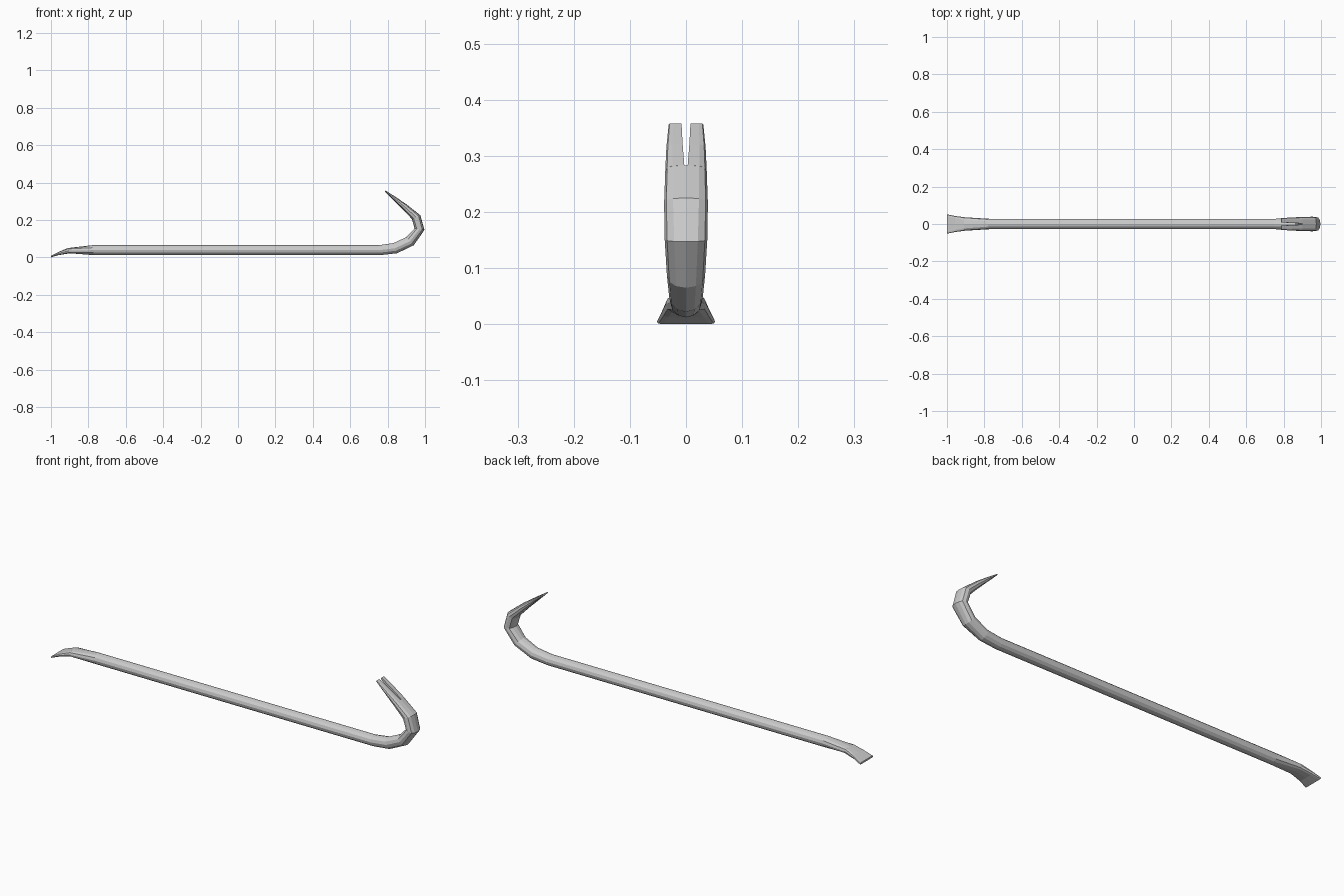
import bpy, bmesh, math
from mathutils import Vector

if "Cube" in bpy.data.objects:
    bpy.data.objects.remove(bpy.data.objects["Cube"])

N = 12


def section(outer, inner, w, sq=1.0):
    """Ring around the bar; index 0 = outer side, N/2 = inner side. sq < 1 makes it boxier."""
    o = Vector((outer[0], 0, outer[1]))
    i = Vector((inner[0], 0, inner[1]))
    mid, half = (o + i) / 2, (o - i) / 2
    pts = []
    for k in range(N):
        a = 2 * math.pi * k / N
        c, s = math.cos(a), math.sin(a)
        c = math.copysign(abs(c) ** sq, c) if abs(c) > 1e-6 else 0
        s = math.copysign(abs(s) ** sq, s) if abs(s) > 1e-6 else 0
        pts.append(mid + half * c + Vector((0, w * s, 0)))
    return pts


def loft(name, rings):
    bm = bmesh.new()
    vr = [[bm.verts.new(p) for p in r] for r in rings]
    n = len(rings[0])
    for a, b in zip(vr, vr[1:]):
        for k in range(n):
            bm.faces.new((a[k], a[(k + 1) % n], b[(k + 1) % n], b[k]))
    bm.faces.new(vr[0])
    bm.faces.new(vr[-1])
    bmesh.ops.recalc_face_normals(bm, faces=bm.faces)
    me = bpy.data.meshes.new(name)
    bm.to_mesh(me)
    bm.free()
    ob = bpy.data.objects.new(name, me)
    bpy.context.collection.objects.link(ob)
    return ob


# Bar: flared chisel end, straight shaft, hooked neck (outer xz, inner xz, half width, squareness)
stations = [
    ((-1.0, 0.0), (-1.0, 0.009), 0.052, 0.35),
    ((-0.96, 0.012), (-0.955, 0.031), 0.043, 0.45),
    ((-0.90, 0.022), (-0.91, 0.050), 0.036, 0.6),
    ((-0.77, 0.012), (-0.78, 0.065), 0.028, 1.0),
    ((0.76, 0.012), (0.75, 0.065), 0.028, 1.0),
    ((0.85, 0.022), (0.83, 0.076), 0.030, 1.0),
    ((0.94, 0.065), (0.90, 0.108), 0.034, 0.95),
    ((0.997, 0.147), (0.944, 0.155), 0.038, 0.85),
    ((0.975, 0.225), (0.930, 0.205), 0.039, 0.75),
    ((0.902, 0.283), (0.876, 0.262), 0.037, 0.7),
]
loft("bar", [section(*s) for s in stations])


# Claw prongs: each continues one half of the neck section, leaving a V slot
def prong_ring(station, gap, side):
    w = station[2]
    half = section(*station)[: N // 2 + 1]
    return [Vector((p.x, side * (gap + p.y * (w - gap) / w), p.z)) for p in half]


mid = ((0.846, 0.321), (0.830, 0.308), 0.035, 0.7)
tip = ((0.789, 0.358), (0.785, 0.353), 0.031, 0.6)
for side, label in ((1, "back"), (-1, "front")):
    loft("claw_prong_" + label, [
        prong_ring(stations[-1], 0.003, side),
        prong_ring(mid, 0.006, side),
        prong_ring(tip, 0.008, side),
    ])
